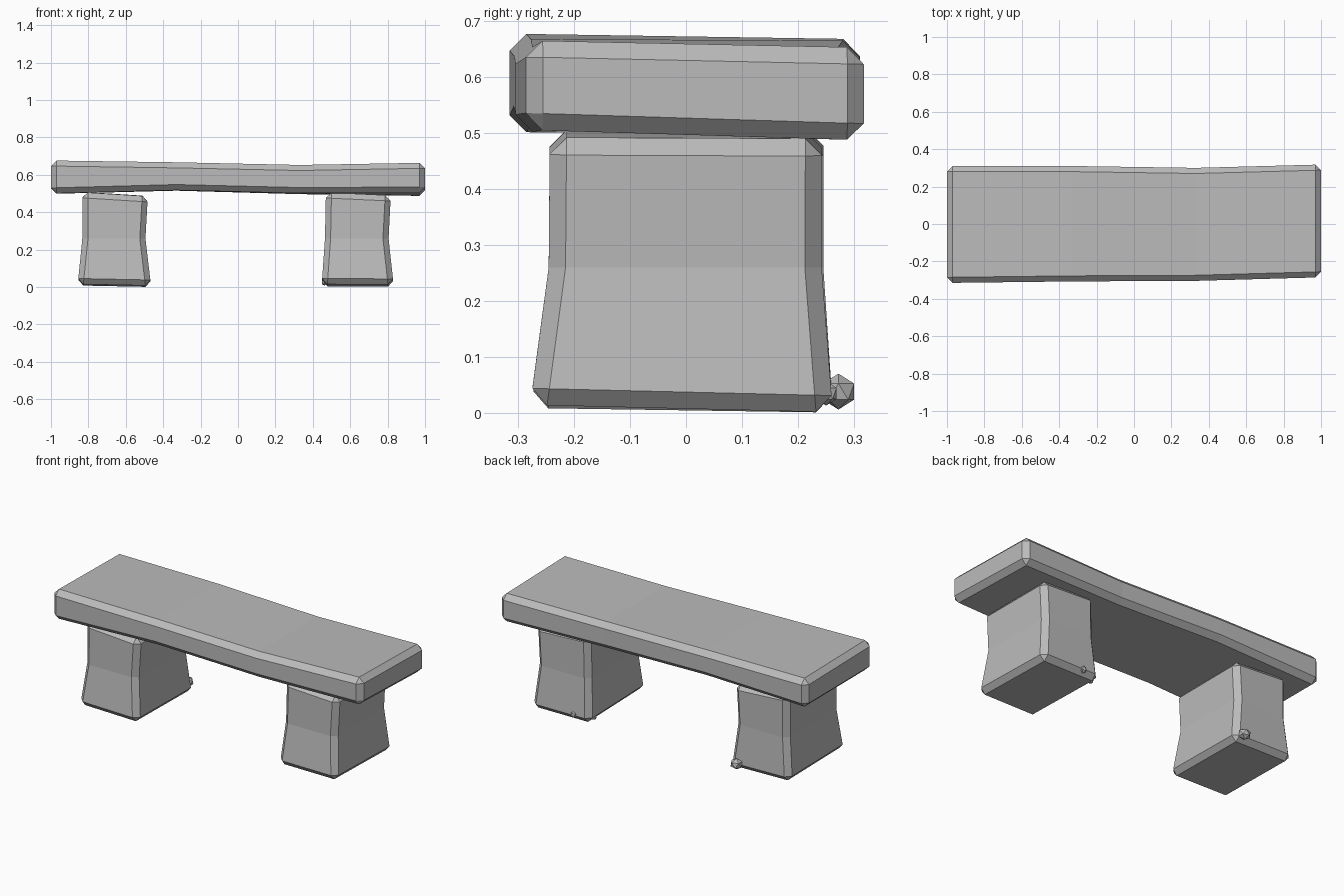
import bpy
import bmesh
import math
from mathutils import Vector

if "Cube" in bpy.data.objects:
    bpy.data.objects.remove(bpy.data.objects["Cube"])

stone = bpy.data.materials.new("grey stone")
stone.diffuse_color = (0.5, 0.5, 0.5, 1)
stone.use_nodes = True
stone.node_tree.nodes["Principled BSDF"].inputs["Base Color"].default_value = stone.diffuse_color


def finish(name, bm):
    """Turn a bmesh into a named stone object."""
    bmesh.ops.recalc_face_normals(bm, faces=bm.faces)
    mesh = bpy.data.meshes.new(name)
    bm.to_mesh(mesh)
    bm.free()
    mesh.materials.append(stone)
    obj = bpy.data.objects.new(name, mesh)
    bpy.context.collection.objects.link(obj)
    return obj


def chamfered_block(name, rings, width):
    """Bridge four-cornered sections into a block and chamfer its hard edges."""
    bm = bmesh.new()
    loops = [[bm.verts.new(p) for p in ring] for ring in rings]
    for a, b in zip(loops, loops[1:]):
        for i in range(4):
            j = (i + 1) % 4
            bm.faces.new((a[i], a[j], b[j], b[i]))
    bm.faces.new(loops[0])
    bm.faces.new(loops[-1])
    bmesh.ops.recalc_face_normals(bm, faces=bm.faces)
    hard = [e for e in bm.edges if e.calc_face_angle(0) > math.radians(45)]
    bmesh.ops.bevel(bm, geom=hard, offset=width, offset_type='OFFSET',
                    segments=1, profile=0.5, affect='EDGES')
    return finish(name, bm)


# Sagging seat slab: x, front y, back y, then front/back heights of base and top
seat_sections = [
    (-1.00, -0.315, 0.31, 0.500, 0.498, 0.677, 0.667),
    (-0.33, -0.307, 0.31, 0.518, 0.515, 0.667, 0.664),
    (0.33, -0.304, 0.30, 0.502, 0.496, 0.653, 0.650),
    (1.00, -0.285, 0.318, 0.505, 0.486, 0.665, 0.652),
]
chamfered_block("seat", [
    [(x, y0, b0), (x, y1, b1), (x, y1, t1), (x, y0, t0)]
    for x, y0, y1, b0, b1, t0, t1 in seat_sections], 0.03)


# Flared legs: x0, x1, y0, y1, height, rise toward -x, rise toward the front
def leg(name, sections):
    rings = []
    for x0, x1, y0, y1, z, dx, dy in sections:
        rings.append([(x0, y0, z + dx + dy), (x1, y0, z + dy),
                      (x1, y1, z), (x0, y1, z + dx)])
    chamfered_block(name, rings, 0.03)


leg("left_leg", [
    (-0.857, -0.465, -0.276, 0.262, 0.000, 0.008, 0.008),
    (-0.832, -0.495, -0.245, 0.245, 0.260, 0.0, 0.0),
    (-0.832, -0.482, -0.243, 0.245, 0.487, 0.022, -0.002)])
leg("right_leg", [
    (0.448, 0.832, -0.278, 0.262, 0.001, 0.002, 0.013),
    (0.465, 0.805, -0.245, 0.242, 0.260, 0.0, 0.0),
    (0.470, 0.817, -0.243, 0.243, 0.488, 0.016, 0.002)])


# Small faceted pebbles at the feet
def pebble(name, centre, size):
    bm = bmesh.new()
    bmesh.ops.create_icosphere(bm, subdivisions=1, radius=1)
    for v in bm.verts:
        v.co = Vector(centre) + v.co * Vector(size)
    finish(name, bm)


pebble("left_pebble", (-0.52, 0.272, 0.038), (0.036, 0.033, 0.032))
pebble("right_pebble", (0.555, 0.25, 0.035), (0.022, 0.022, 0.022))
pebble("right_chip", (0.462, 0.20, 0.022), (0.016, 0.018, 0.014))
